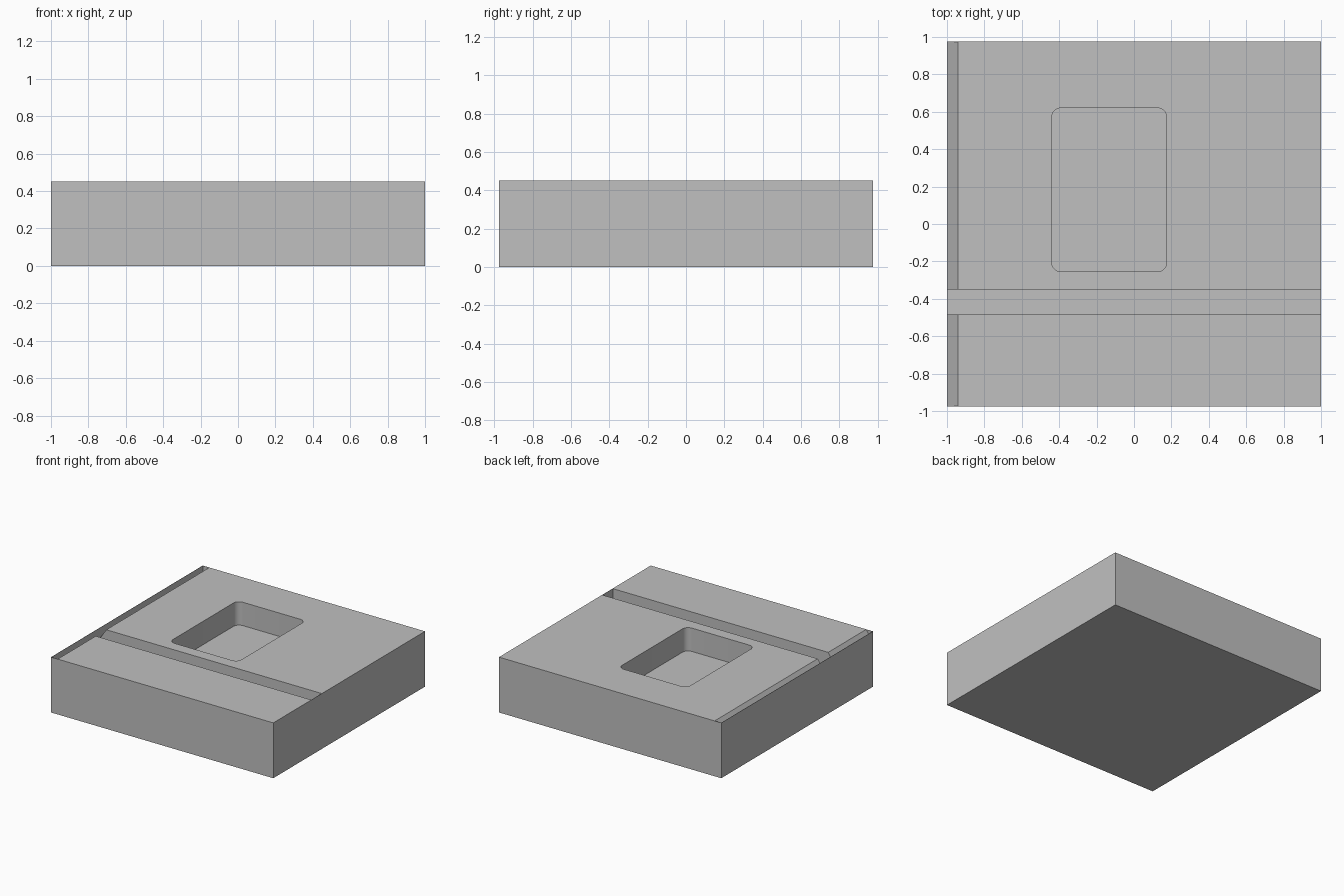
import bpy, bmesh, math
from mathutils import Vector

old = bpy.data.objects.get("Cube")
if old:
    bpy.data.objects.remove(old, do_unlink=True)

HX, HY, H = 1.0, 0.975, 0.45      # half width, half depth, height
SKIN = 0.002                      # thin outer wall closing the channel ends
ABOVE = 0.1                       # cutter overshoot

grey = bpy.data.materials.new("plain_grey")
grey.use_nodes = True
colour = (0.527, 0.527, 0.527, 1)
grey.diffuse_color = colour
grey.node_tree.nodes["Principled BSDF"].inputs["Base Color"].default_value = colour


def prism(name, points, direction):
    """Extrude a closed outline of 3D points along a direction."""
    bm = bmesh.new()
    face = bm.faces.new([bm.verts.new(p) for p in points])
    extruded = bmesh.ops.extrude_face_region(bm, geom=[face])["geom"]
    verts = [v for v in extruded if isinstance(v, bmesh.types.BMVert)]
    bmesh.ops.translate(bm, verts=verts, vec=Vector(direction))
    bmesh.ops.recalc_face_normals(bm, faces=bm.faces)
    mesh = bpy.data.meshes.new(name)
    bm.to_mesh(mesh)
    bm.free()
    mesh.materials.append(grey)
    obj = bpy.data.objects.new(name, mesh)
    bpy.context.collection.objects.link(obj)
    return obj


def rectangle(x0, x1, y0, y1, z, radius=0.0, steps=8):
    """Rectangle outline at height z, with optional rounded corners."""
    if not radius:
        return [(x0, y0, z), (x1, y0, z), (x1, y1, z), (x0, y1, z)]
    centres = [(x1 - radius, y1 - radius), (x0 + radius, y1 - radius),
               (x0 + radius, y0 + radius), (x1 - radius, y0 + radius)]
    points = []
    for corner, (cx, cy) in enumerate(centres):
        for i in range(steps + 1):
            a = math.pi / 2 * (corner + i / steps)
            points.append((cx + radius * math.cos(a), cy + radius * math.sin(a), z))
    return points


def cut(target, cutter):
    cutter.hide_render = True
    mod = target.modifiers.new(cutter.name, "BOOLEAN")
    mod.operation = "DIFFERENCE"
    mod.solver = "EXACT"
    mod.object = cutter
    bpy.context.view_layer.objects.active = target
    bpy.ops.object.modifier_apply(modifier=mod.name)
    bpy.data.objects.remove(cutter, do_unlink=True)


# Solid block
block = prism("block", rectangle(-HX, HX, -HY, HY, 0), (0, 0, H))

# Rounded rectangular pocket
pocket_depth = 0.19
cut(block, prism("pocket_cutter",
                 rectangle(-0.44, 0.175, -0.255, 0.62, H - pocket_depth, 0.05),
                 (0, 0, pocket_depth + ABOVE)))

# Sloped channel along the right edge
wall = -HX + SKIN
slope = [(wall, H - 0.085), (-0.94, H), (-0.94, H + ABOVE), (wall, H + ABOVE)]
cut(block, prism("edge_channel_cutter",
                 [(x, -HY + SKIN, z) for x, z in slope],
                 (0, 2 * (HY - SKIN), 0)))

# Straight cross channel
channel_depth = 0.12
cut(block, prism("cross_channel_cutter",
                 rectangle(wall, -wall, -0.485, -0.35, H - channel_depth),
                 (0, 0, channel_depth + ABOVE)))

# Smooth only the rounded pocket corners
bpy.ops.object.select_all(action="DESELECT")
block.select_set(True)
bpy.context.view_layer.objects.active = block
bpy.ops.object.shade_smooth_by_angle(angle=math.radians(30))
